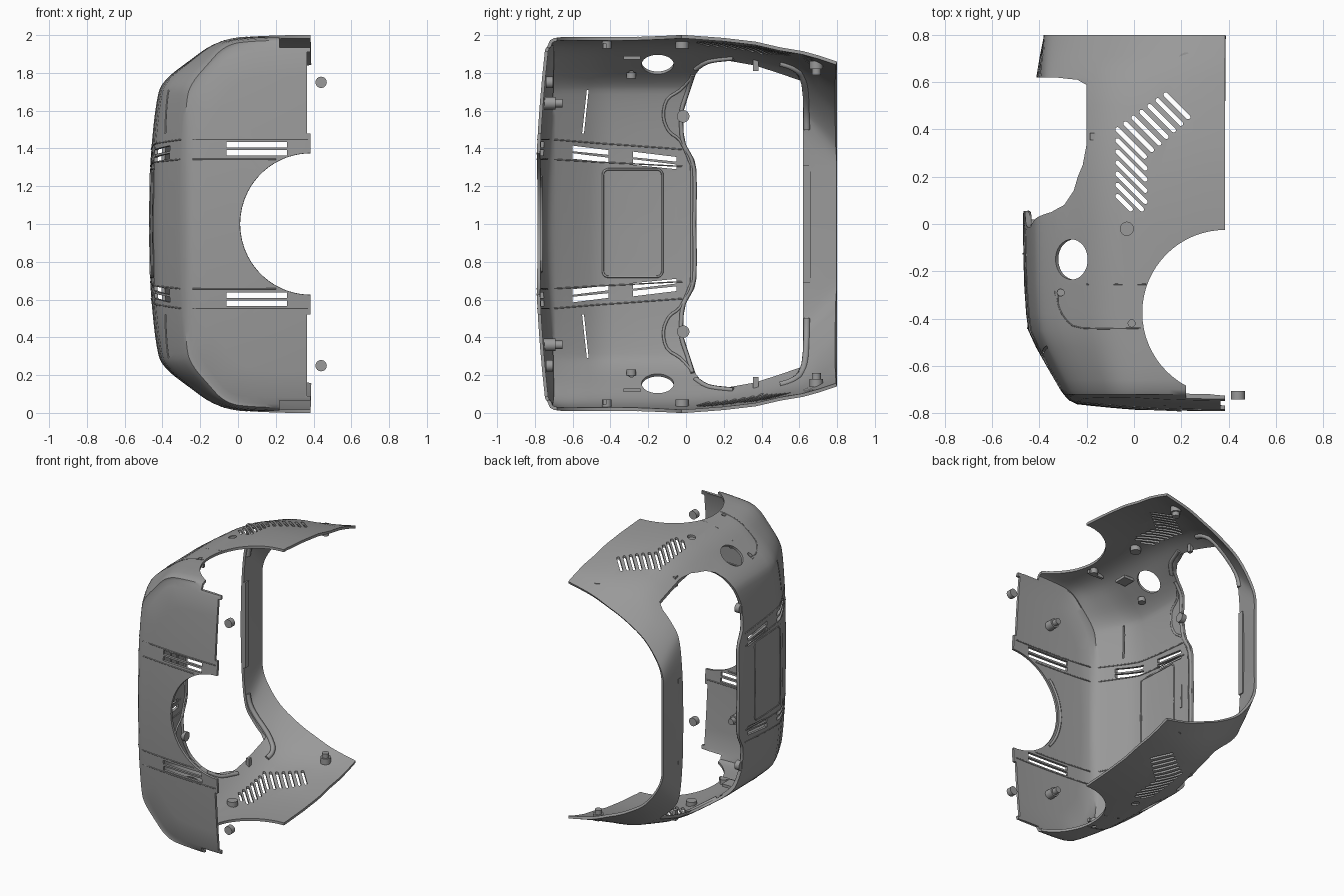
import bpy, bmesh, math
from mathutils import Vector, Matrix
from mathutils.bvhtree import BVHTree

if "Cube" in bpy.data.objects:
    bpy.data.objects.remove(bpy.data.objects["Cube"])

grey = bpy.data.materials.new("dark_grey_plastic")
grey.diffuse_color = (.32, .32, .32, 1)
grey.use_nodes = True
grey.node_tree.nodes["Principled BSDF"].inputs["Base Color"].default_value = grey.diffuse_color

# ---------- helpers ----------
def lerp(a, b, t):
    return a + (b - a) * t

def spline(p, n=4):
    out = []
    for i in range(len(p) - 1):
        a, b, c, d = p[max(i - 1, 0)], p[i], p[i + 1], p[min(i + 2, len(p) - 1)]
        for k in range(n):
            t = k / n
            out.append(0.5 * (2 * b + (c - a) * t + (2 * a - 5 * b + 4 * c - d) * t * t
                              + (3 * b - a - 3 * c + d) * t ** 3))
    return out + [p[-1]]

def curve(*pts):
    return spline([Vector(p) for p in pts], 3)

def smooth(ob):
    bpy.ops.object.select_all(action='DESELECT')
    bpy.context.view_layer.objects.active = ob
    ob.select_set(True)
    bpy.ops.object.shade_smooth_by_angle(angle=math.radians(40))

def make(name, bm):
    bmesh.ops.recalc_face_normals(bm, faces=bm.faces[:])
    me = bpy.data.meshes.new(name)
    bm.to_mesh(me)
    bm.free()
    me.materials.append(grey)
    ob = bpy.data.objects.new(name, me)
    bpy.context.collection.objects.link(ob)
    return ob

def prism(bm, pts, axis, lo, hi, s=1):
    def place(a, b, h):
        v = {'x': (h, a, b), 'y': (a, h, b), 'z': (a, b, h)}[axis]
        return bm.verts.new((v[0], v[1], 1 + s * (v[2] - 1)))
    r0, r1 = ([place(a, b, h) for a, b in pts] for h in (lo, hi))
    bm.faces.new(r0)
    bm.faces.new(r1[::-1])
    n = len(pts)
    for i in range(n):
        bm.faces.new((r0[i], r0[(i + 1) % n], r1[(i + 1) % n], r1[i]))

def rect(a0, a1, b0, b1):
    return [(a0, b0), (a1, b0), (a1, b1), (a0, b1)]

def circle(a, b, r, n=24):
    return [(a + r * math.cos(2 * math.pi * i / n), b + r * math.sin(2 * math.pi * i / n)) for i in range(n)]

def rounded(a0, a1, b0, b1, r):
    corners = [(a1 - r, b1 - r), (a0 + r, b1 - r), (a0 + r, b0 + r), (a1 - r, b0 + r)]
    return [(a + r * math.cos(math.radians(90 * q + 18 * k)), b + r * math.sin(math.radians(90 * q + 18 * k)))
            for q, (a, b) in enumerate(corners) for k in range(6)]

def capsule(p, q, r):
    ang = math.atan2(q[1] - p[1], q[0] - p[0])
    return [(c[0] + r * math.cos(ang + o + k * math.pi / 6), c[1] + r * math.sin(ang + o + k * math.pi / 6))
            for c, o in ((q, -math.pi / 2), (p, math.pi / 2)) for k in range(7)]

def part(name, pts, axis, lo, hi, s=1):
    bm = bmesh.new()
    prism(bm, pts, axis, lo, hi, s)
    smooth(make(name, bm))

# ---------- shell: lofted sections, then front wall closing onto the round opening ----------
S = [(-.47, 1), (-.462, 1.35), (-.43, 1.65), (-.385, 1.76), (-.25, 1.87), (-.13, 1.95), (0, 1.985), (.2, 1.998), (.385, 2)]
R = [(-.47, 1), (-.47, 1.22), (-.465, 1.42), (-.40, 1.56), (-.28, 1.70), (-.12, 1.80), (.05, 1.88), (.2, 1.95), (.385, 2)]
stations = [(.8, 1, .38, 1.86), (.71, .6, .398, 1.89), (.62, .25, .413, 1.915), (.5, .12, .43, 1.935), (.37, .05, .447, 1.965),
            (.2, 0, .462, 1.985), (0, 0, .47, 2), (-.25, 0, .465, 2), (-.38, 0, .456, 2), (-.45, 0, .447, 2),
            (-.52, 0, .415, 1.998), (-.6, 0, .37, 1.996), (-.66, 0, .335, 1.992), (-.7, 0, .312, 1.985),
            (-.72, 0, .298, 1.974), ('front', .012, .275, 1.955), ('front', 0, .24, 1.92)]

def front_y(x, z):
    return -.799 + .05 * ((z - 1) / .9) ** 2 + .037 * ((.385 - x) / .625) ** 2

rows = []
for y, w, side, top in stations:
    front = y == 'front'
    sec = spline([Vector(a).lerp(Vector(b), 0 if front else w) for a, b in zip(S, R)])
    row = []
    for p in sec:
        x = p.x * side / .47 if p.x < 0 else p.x
        z = 1 + (p.y - 1) * (top - 1)
        row.append(Vector((x, front_y(x, z) + w if front else y, z)))
    rows.append(row)
edge = rows[-1]
for t in (.25, .5, .75, 1):
    row = []
    for p in edge:
        d = Vector((p.x - .385, p.z - 1)).normalized() * .375
        x, z = lerp(p.x, .385 + d.x, t), lerp(p.z, 1 + d.y, t)
        row.append(Vector((x, front_y(x, z), z)))
    rows.append(row)

bm = bmesh.new()
grid = [[bm.verts.new((p.x, p.y, 2 - p.z)) for p in r[:0:-1]] + [bm.verts.new(p) for p in r] for r in rows]
for a, b in zip(grid, grid[1:]):
    for i in range(len(a) - 1):
        bm.faces.new((a[i], a[i + 1], b[i + 1], b[i]))
shell = make("shell", bm)
mid = min(shell.data.polygons, key=lambda f: (f.center - Vector((-.47, -.1, 1))).length)
if mid.normal.x > 0:
    shell.data.flip_normals()
bpy.context.view_layer.objects.active = shell
m = shell.modifiers.new("thickness", 'SOLIDIFY')
m.thickness, m.offset = .018, -1
bpy.ops.object.modifier_apply(modifier=m.name)
tree = BVHTree.FromPolygons([v.co.copy() for v in shell.data.vertices], [list(p.vertices) for p in shell.data.polygons])

def cut(bm):
    c = make("cutter", bm)
    c.hide_render = True
    bpy.context.view_layer.objects.active = shell
    m = shell.modifiers.new("cut", 'BOOLEAN')
    m.operation, m.solver, m.object = 'DIFFERENCE', 'EXACT', c
    bpy.ops.object.modifier_apply(modifier=m.name)
    bpy.data.objects.remove(c)

# ---------- openings ----------
half = [(.055, 1.29), (.045, 1.34), (0, 1.42), (-.012, 1.48), (-.012, 1.6), (.02, 1.7), (.05, 1.79), (.08, 1.83),
        (.14, 1.855), (.25, 1.87), (.5, 1.86), (.57, 1.82), (.61, 1.75), (.62, 1.66)]
bm = bmesh.new()
prism(bm, half + [(y, 2 - z) for y, z in half[::-1]], 'x', -.7, -.2)
for s in (1, -1):
    prism(bm, circle(.385, -.375, .35, 64), 'z', 1.8, 2.2, s)
    # angled vent rows
    for i in range(6):
        y = .118 + .047 * i
        d = min(.118, y - .062)
        prism(bm, capsule((-.07, y), (-.07 + d, y - d), .0095), 'z', 1.75, 2.2, s)
    for i in range(7):
        x, y, d = -.07 + .034 * i, .40 + .0245 * i, lerp(.115, .095, i / 6)
        prism(bm, capsule((x, y), (x + d, y - d), .0095), 'z', 1.75, 2.2, s)
    # screw holes
    for x, y, r in ((-.03, -.02, .028), (-.31, -.29, .015), (-.01, -.42, .015)):
        prism(bm, circle(x, y, r, 16), 'z', 1.7, 2.2, s)
    # front and side grille slots
    for z0, z1 in ((1.405, 1.435), (1.362, 1.392)):
        prism(bm, rect(-.06, .26, z0, z1), 'y', -.9, -.68, s)
    for y0, y1 in ((-.6, -.41), (-.28, -.05)):
        for z in (1.385, 1.345):
            a, b = z - .1 * (y0 + .6), z - .1 * (y1 + .6)
            prism(bm, [(y0, a), (y1, b), (y1, b + .025), (y0, a + .03)], 'x', -.6, -.25, s)
    # slit on the corner
    prism(bm, [(-.55, 1.48), (-.54, 1.48), (-.515, 1.71), (-.525, 1.71)], 'x', -.6, -.2, s)
    # round port on the sloping shoulder
    nrm = Vector((-.65, 0, .76 * s))
    mat = Matrix.Translation((-.265, -.15, 1 + s * .86)) @ nrm.to_track_quat('Z', 'Y').to_matrix().to_4x4()
    bmesh.ops.create_cone(bm, cap_ends=True, segments=32, radius1=.085, radius2=.085, depth=.2, matrix=mat)
cut(bm)
bm = bmesh.new()
for s in (1, -1):
    prism(bm, rect(.22, .5, -.9, -.6), 'z', 1.935, 2.1, s)
    prism(bm, rect(.365, .5, -.9, -.6), 'z', 1.48, 1.91, s)
cut(bm)
smooth(shell)

# ---------- ribs and seams laid on the shell by ray casting ----------
def seam(name, pts, plane, direction, r, s=1, closed=False):
    hits = []
    inside = direction > 0 if plane == 'z' else direction < 0
    h = (1 if plane == 'z' else 0) if inside else (4 if plane == 'z' else -2)
    ends = pts[1:] + ([pts[0]] if closed else [])
    for a, b in zip(pts, ends):
        for t in (0, .5, 1):
            u, v = lerp(a[0], b[0], t), lerp(a[1], b[1], t)
            o = {'x': (h, u, v), 'y': (u, h, v), 'z': (u, v, h)}[plane]
            d = {'x': (direction, 0, 0), 'y': (0, direction, 0), 'z': (0, 0, direction)}[plane]
            hit = tree.ray_cast(Vector(o), Vector(d))[0]
            if hit:
                p = Vector((hit.x, hit.y, 1 + s * (hit.z - 1)))
                if not hits or (p - hits[-1]).length > .001:
                    hits.append(p)
    cu = bpy.data.curves.new(name, 'CURVE')
    cu.dimensions, cu.bevel_depth, cu.bevel_resolution, cu.use_fill_caps = '3D', r, 1, True
    cu.materials.append(grey)
    sp = cu.splines.new('POLY')
    sp.points.add(len(hits) - 1)
    for p, q in zip(sp.points, hits):
        p.co = (*q, 1)
    sp.use_cyclic_u = closed
    bpy.context.collection.objects.link(bpy.data.objects.new(name, cu))

for s in (1, -1):
    seam("window_lip", curve((.035, 1.78), (-.03, 1.71), (-.1, 1.66), (-.12, 1.57), (-.09, 1.49), (-.03, 1.44),
                             (.02, 1.33), (.03, 1.28), (.03, 1.0)), 'x', -1, .008, s)
    seam("window_edge", curve((.043, 1.0), (.043, 1.29), (-.012, 1.42), (-.024, 1.5), (-.024, 1.6), (.008, 1.7), (.035, 1.79)),
         'x', -1, .011, s)
    seam("window_top_rib", curve((.05, 1.82), (.12, 1.862), (.25, 1.878)), 'x', -1, .014, s)
    seam("window_corner_rib", curve((.5, 1.85), (.56, 1.83), (.61, 1.79), (.635, 1.70), (.64, 1.5)), 'x', -1, .018, s)
    for z0, z1 in ((1.305, 1.342), (1.395, 1.447)):
        for d in (1, -1):
            seam("band_side_edge", [(-.02, z0), (-.3, lerp(z0, z1, .4)), (-.45, lerp(z0, z1, .6)), (-.7, z1)], 'x', d, .004, s)
            seam("band_front_edge", [(-.24, z1), (0, z1), (.2, z1), (.37, z1)], 'y', -d, .004, s)
    seam("shoulder_seam", curve((-.32, -.3), (-.32, -.34), (-.29, -.4), (-.22, -.44), (.03, -.44)), 'z', -1, .003, s)
    seam("shoulder_seam_inner", [(-.2, -.255), (.05, -.255)], 'z', -1, .003, s)
seam("opening_lip", [(.385 - .395 * math.cos(a / 10), 1 + .395 * math.sin(a / 10)) for a in range(-7, 8)], 'y', -1, .01)
seam("side_panel_outline", rounded(-.44, -.125, .72, 1.29, .03), 'x', 1, .005, closed=True)
seam("side_panel_inner_outline", rounded(-.44, -.125, .72, 1.29, .03), 'x', -1, .006, closed=True)

# ---------- inner fittings ----------
part("rear_bar_rib", rect(.62, .662, .69, 1.31), 'x', -.405, -.375)
part("side_panel_latch", rect(-.06, -.045, .92, 1.09), 'x', -.455, -.445)
for s in (1, -1):
    part("loose_boss", circle(.44, 1.75, .03), 'y', -.742, -.705, s)
    part("front_peg", circle(.1, 1.64, .033), 'y', -.756, -.69, s)
    part("front_peg_tip", circle(.1, 1.64, .022), 'y', -.69, -.655, s)
    part("window_boss", circle(-.015, 1.57, .033), 'x', -.436, -.40, s)
    part("rear_boss", circle(.22, .69, .035), 'z', 1.82, 1.862, s)
    part("rear_boss_tip", circle(.22, .69, .024), 'z', 1.79, 1.82, s)
    part("window_tab", rect(-.185, -.16, .355, .385), 'z', 1.81, 1.885, s)
    # screw bosses under the shoulder
    for x, y, r, z0, z1 in ((-.03, -.02, .035, 1.93, 1.966), (-.31, -.29, .026, 1.77, 1.803), (-.01, -.42, .025, 1.93, 1.97)):
        part("screw_boss", circle(x, y, r), 'z', z0, z1, s)
    part("shoulder_block", rect(-.2, -.12, -.33, -.24), 'z', 1.87, 1.89, s)
    part("shoulder_rib", rect(-.09, .03, -.44, -.42), 'z', 1.93, 1.955, s)
